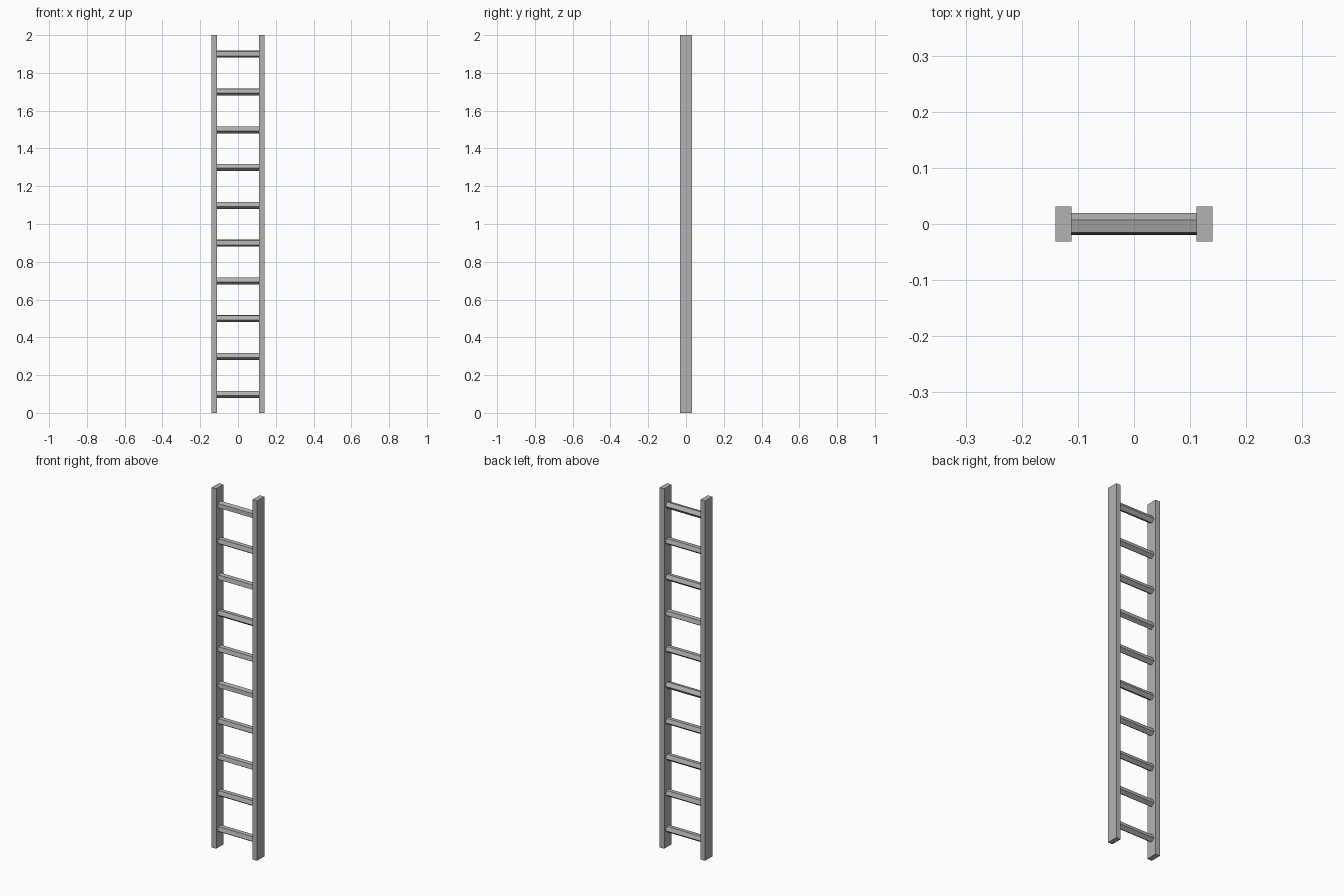
import bpy
from math import radians
from mathutils import Matrix, Vector

cube = bpy.data.objects.get("Cube")
if cube:
    bpy.data.objects.remove(cube, do_unlink=True)

GREY = (0.45, 0.45, 0.45, 1)
mat = bpy.data.materials.new("grey")
mat.use_nodes = True
mat.diffuse_color = GREY
mat.node_tree.nodes["Principled BSDF"].inputs["Base Color"].default_value = GREY

HEIGHT = 2.0
RAIL_X, RAIL_W, RAIL_D = 0.1255, 0.028, 0.063
RUNG_R = 0.02
# Each rung is turned a little differently about its own axis
RUNG_TURNS = [-15, -17, -13, -15, -6, -14, -22, -12, -16, -4]


def finish(name):
    obj = bpy.context.object
    obj.name = name
    obj.data.materials.append(mat)
    return obj


# Side rails
for side, label in ((1, "left"), (-1, "right")):
    bpy.ops.mesh.primitive_cube_add(size=1)
    rail = finish(label + "_rail")
    rail.data.transform(Matrix.Diagonal((RAIL_W, RAIL_D, HEIGHT, 1)))
    rail.location = (side * RAIL_X, 0, HEIGHT / 2)

# Five-sided rungs, ends set slightly into the rails
for i, turn in enumerate(RUNG_TURNS):
    bpy.ops.mesh.primitive_cylinder_add(vertices=5, radius=RUNG_R,
                                        depth=2 * (RAIL_X - RAIL_W / 4))
    rung = finish(f"rung_{i + 1}")
    rung.data.transform(Matrix.Rotation(radians(turn), 4, "X")
                        @ Matrix.Rotation(radians(90), 4, "Y"))
    rung.location = Vector((0, 0, 0.1 + 0.2 * i))
